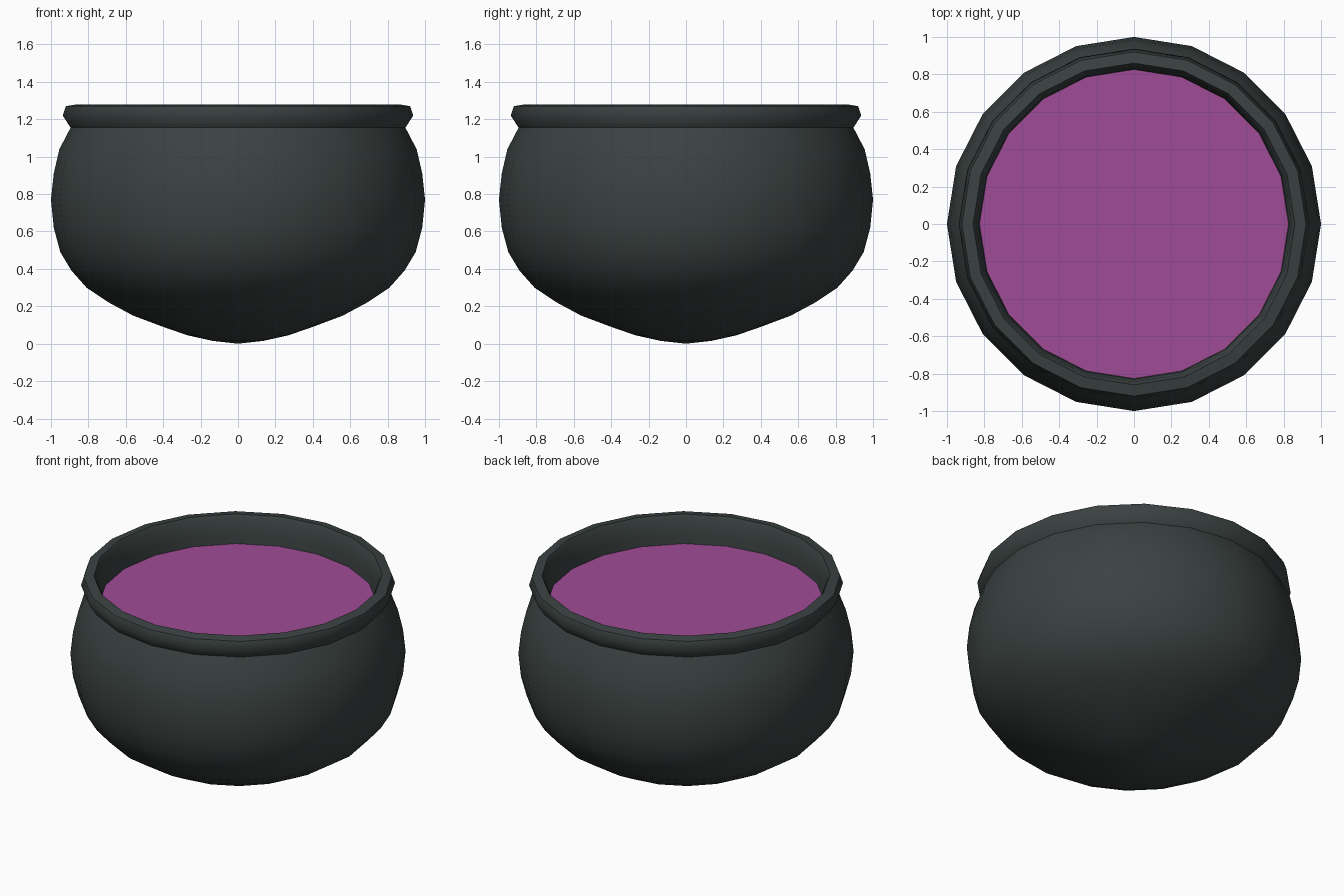
import bpy, bmesh, math

cube = bpy.data.objects.get("Cube")
if cube:
    bpy.data.objects.remove(cube, do_unlink=True)

SIDES = 20


def material(name, colour, roughness):
    mat = bpy.data.materials.new(name)
    mat.use_nodes = True
    mat.diffuse_color = colour
    shader = mat.node_tree.nodes["Principled BSDF"]
    shader.inputs["Base Color"].default_value = colour
    shader.inputs["Roughness"].default_value = roughness
    return mat


def lathe(name, profile, mat):
    """Spin a (radius, height) profile about z; a zero radius makes a pole."""
    bm = bmesh.new()
    rings = []
    for r, z in profile:
        if r == 0:
            rings.append([bm.verts.new((0, 0, z))] * SIDES)
        else:
            angles = [math.tau * i / SIDES for i in range(SIDES)]
            rings.append([bm.verts.new((r * math.cos(a), r * math.sin(a), z))
                          for a in angles])
    for low, high in zip(rings, rings[1:]):
        for i in range(SIDES):
            j = (i + 1) % SIDES
            corners = (low[i], low[j], high[j], high[i])
            bm.faces.new(list(dict.fromkeys(corners)))
    mesh = bpy.data.meshes.new(name)
    bm.to_mesh(mesh)
    bm.free()
    mesh.materials.append(mat)
    obj = bpy.data.objects.new(name, mesh)
    bpy.context.collection.objects.link(obj)
    bpy.ops.object.select_all(action="DESELECT")
    obj.select_set(True)
    bpy.context.view_layer.objects.active = obj
    bpy.ops.object.shade_smooth_by_angle(angle=math.radians(60))
    return obj


iron = material("dark iron", (0.043, 0.054, 0.053, 1), 0.7)
brew = material("purple liquid", (0.35, 0.072, 0.31, 1), 0.5)

# Rounded pot belly, from the underside up to the neck
lathe("pot_body", [
    (0, 0), (0.135, 0.015), (0.27, 0.045), (0.4, 0.09), (0.56, 0.15),
    (0.69, 0.22), (0.81, 0.3), (0.89, 0.39), (0.95, 0.49), (0.985, 0.62),
    (1, 0.77), (0.985, 0.91), (0.955, 1.04), (0.895, 1.155)], iron)

# Flared lip with the inner wall running down past the liquid
lathe("pot_rim", [
    (0.895, 1.155), (0.937, 1.22), (0.92, 1.27), (0.86, 1.28),
    (0.845, 1.255), (0.83, 1.16), (0.825, 1.08)], iron)

# Flat liquid surface
lathe("liquid", [(0.826, 1.1), (0, 1.1)], brew)
